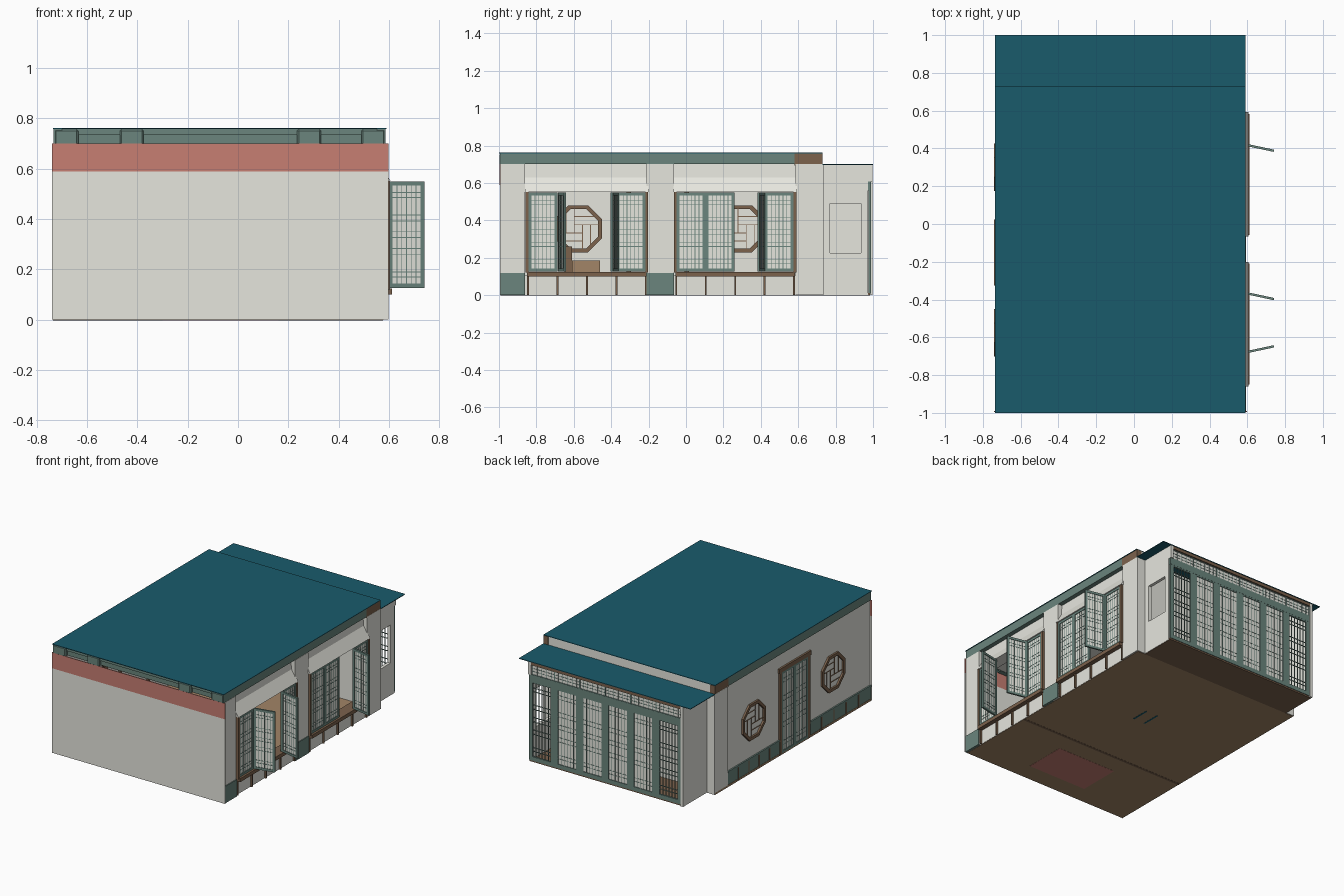
import bpy, bmesh, math
from mathutils import Matrix, Vector

cube = bpy.data.objects.get("Cube")
if cube:
    bpy.data.objects.remove(cube, do_unlink=True)


def material(name, r, g, b):
    m = bpy.data.materials.new(name)
    m.use_nodes = True
    m.diffuse_color = (r, g, b, 1)
    m.node_tree.nodes["Principled BSDF"].inputs["Base Color"].default_value = (r, g, b, 1)
    return m


WHITE = material("plaster white", 0.79, 0.79, 0.73)
ROOF = material("roof blue", 0.010, 0.104, 0.148)
TEAL = material("grey teal paint", 0.145, 0.235, 0.205)
RED = material("faded red", 0.57, 0.21, 0.17)
WOOD = material("brown wood", 0.20, 0.122, 0.073)
TAN = material("tan wood", 0.36, 0.235, 0.135)


def finish(name, bm, mats, matrix=None):
    bmesh.ops.recalc_face_normals(bm, faces=bm.faces)
    me = bpy.data.meshes.new(name)
    bm.to_mesh(me)
    bm.free()
    for m in mats:
        me.materials.append(m)
    ob = bpy.data.objects.new(name, me)
    if matrix:
        ob.matrix_world = matrix
    bpy.context.collection.objects.link(ob)
    return ob


def add_box(bm, x, y, z, mat=0):
    size = Matrix.Diagonal((x[1] - x[0], y[1] - y[0], z[1] - z[0], 1))
    mid = Matrix.Translation((sum(x) / 2, sum(y) / 2, sum(z) / 2))
    verts = bmesh.ops.create_cube(bm, size=1, matrix=mid @ size)["verts"]
    for f in {f for v in verts for f in v.link_faces}:
        f.material_index = mat


def box(name, mat, x, y, z):
    bm = bmesh.new()
    add_box(bm, x, y, z)
    return finish(name, bm, [mat])


def prism(name, mat, profile, y):
    """Extrude an x-z profile along y."""
    bm = bmesh.new()
    face = bm.faces.new([bm.verts.new((px, y[0], pz)) for px, pz in profile])
    new = bmesh.ops.extrude_face_region(bm, geom=[face])["geom"]
    bmesh.ops.translate(bm, vec=(0, y[1] - y[0], 0),
                        verts=[v for v in new if isinstance(v, bmesh.types.BMVert)])
    return finish(name, bm, [mat])


def lattice(name, origin, angle, w, h, columns, rows, rim=0.016, paper=True):
    """Framed lattice leaf standing on its origin and turned about z."""
    bm = bmesh.new()
    t, b = 0.006, 0.0017
    for x in ((0, rim), (w - rim, w)):
        add_box(bm, x, (-t, t), (0, h))
    for z in ((0, rim), (h - rim, h)):
        add_box(bm, (rim, w - rim), (-t, t), z)
    for c in columns:
        p = rim + c * (w - 2 * rim)
        add_box(bm, (p - b, p + b), (-0.003, 0.003), (rim, h - rim))
    for r in rows:
        p = rim + r * (h - 2 * rim)
        add_box(bm, (rim, w - rim), (-0.003, 0.003), (p - b, p + b))
    if paper:
        add_box(bm, (rim, w - rim), (-0.0015, 0.0015), (rim, h - rim), 1)
    return finish(name, bm, [TEAL, WHITE],
                  Matrix.Translation(origin) @ Matrix.Rotation(math.radians(angle), 4, 'Z'))


COLS = (0.16, 0.33, 0.5, 0.67, 0.84)
ROWS = (0.07, 0.12, 0.3, 0.36, 0.47, 0.53, 0.64, 0.7, 0.88, 0.93)

# floors and underside details
box("floor", TAN, (-0.735, 0.578), (-0.992, 0.73), (-0.002, 0.012))
box("porch_floor", WOOD, (-0.67, 0.52), (0.73, 0.985), (-0.002, 0.012))
box("rug", RED, (-0.30, 0.16), (-0.86, -0.56), (-0.003, 0.016))
box("floor_joint", WOOD, (-0.735, 0.577), (-0.43, -0.412), (-0.003, 0.014))
for x in (-0.06, 0.03):
    box("floor_slot", ROOF, (x, x + 0.012), (0.04, 0.17), (-0.003, 0.001))

# roofs
box("main_roof", ROOF, (-0.735, 0.59), (-1, 0.73), (0.758, 0.762))
box("porch_roof", ROOF, (-0.735, 0.59), (0.73, 1), (0.697, 0.701))
box("rear_gable_strip", WHITE, (-0.70, 0.555), (0.71, 0.728), (0.69, 0.758))
box("ceiling", WHITE, (-0.72, 0.55), (-0.95, 0.715), (0.69, 0.70))

# front wall, frieze and eave beam
box("front_wall", WHITE, (-0.74, 0.598), (-0.995, -0.991), (0, 0.59))
box("front_frieze", RED, (-0.74, 0.598), (-0.996, -0.991), (0.59, 0.70))
box("front_beam", TEAL, (-0.73, 0.585), (-0.975, -0.95), (0.70, 0.758))
box("front_rail", TEAL, (-0.73, 0.585), (-0.985, -0.97), (0.735, 0.758))
for x in (-0.73, -0.47, 0.235, 0.49):
    ob = box("eave_bracket", TEAL, (x, x + 0.095), (-0.997, -0.95), (0.694, 0.758))
    bev = ob.modifiers.new("soft corners", 'BEVEL')
    bev.width = 0.007

# side eaves
for x in ((-0.733, -0.70), (0.553, 0.586)):
    box("side_fascia", TEAL, x, (-0.995, 0.58), (0.70, 0.758))
    box("fascia_end", WOOD, (x[0] - 0.001, x[1] + 0.001), (0.58, 0.731), (0.694, 0.757))

# left wall with pillars and two window bays
for y, base in (((-0.992, -0.86), True), ((-0.21, -0.065), True), ((0.585, 0.735), False)):
    box("pillar", WHITE, (0.50, 0.588), y, (0, 0.70))
    if base:
        box("pillar_base", TEAL, (0.50, 0.594), y, (0, 0.118))
for start in (-0.85, -0.057):
    end = start + 0.64
    prism("sloped_header", WHITE,
          [(0.52, 0.70), (0.555, 0.70), (0.56, 0.63), (0.606, 0.552), (0.52, 0.552)],
          (start - 0.01, end + 0.01))
    box("apron_wall", WHITE, (0.55, 0.58), (start - 0.01, end + 0.01), (0, 0.105))
    box("window_sill", WOOD, (0.53, 0.612), (start, end), (0.10, 0.125))
    for i in range(5):
        y = start + 0.005 + i * 0.1575
        box("apron_post", WOOD, (0.57, 0.592), (y - 0.005, y + 0.005), (0, 0.10))
    for y in (start, end):
        box("window_jamb", WOOD, (0.55, 0.604), (y - 0.007, y + 0.007), (0.12, 0.552))

# closed and opened shutters
for y in (-0.843, -0.372, -0.050, 0.105, 0.42):
    lattice("closed_shutter", (0.594, y, 0.127), 90, 0.155, 0.422, COLS, ROWS)
for y, a in ((-0.678, 12), (-0.367, -12), (0.418, -12)):
    lattice("open_shutter", (0.598, y, 0.127), a, 0.146, 0.422, COLS, ROWS)

# right wall, pillar, dado and double door
box("right_wall", WHITE, (-0.727, -0.70), (-0.992, 0.72), (0, 0.70))
box("right_rear_pillar", WHITE, (-0.735, -0.66), (0.585, 0.735), (0, 0.70))
for y0, y1 in ((-0.99, -0.31), (0.01, 0.585)):
    box("dado", TEAL, (-0.733, -0.72), (y0, y1), (0, 0.10))
    box("dado_rail", TEAL, (-0.737, -0.72), (y0, y1), (0.095, 0.107))
    for i in range(1, 5):
        y = y0 + (y1 - y0) * i / 5
        box("dado_post", WOOD, (-0.736, -0.72), (y - 0.005, y + 0.005), (0, 0.10))
for y in (-0.305, 0.005):
    box("door_jamb", WOOD, (-0.738, -0.69), (y - 0.012, y + 0.012), (0, 0.60))
box("door_lintel", WOOD, (-0.74, -0.69), (-0.325, 0.025), (0.575, 0.605))
for y in (-0.293, -0.149):
    lattice("side_door", (-0.731, y, 0.008), 90, 0.142, 0.567, COLS, ROWS)

# octagonal windows with a staggered fret of thin bars on both faces
for cy in (-0.575, 0.30):
    bm = bmesh.new()
    angles = [math.pi / 8 + i * math.pi / 4 for i in range(8)]
    loops = [[Vector((x, r * math.cos(a), r * math.sin(a))) for a in angles]
             for x, r in ((-0.74, 0.136), (-0.74, 0.113), (-0.69, 0.113), (-0.69, 0.136))]
    rings = [[bm.verts.new(v) for v in loop] for loop in loops]
    for k in range(4):
        a, b = rings[k], rings[(k + 1) % 4]
        for i in range(8):
            j = (i + 1) % 8
            bm.faces.new((a[i], a[j], b[j], b[i]))
    for x in ((-0.731, -0.726), (-0.701, -0.696)):
        for p in (-0.065, -0.022, 0.022, 0.065):
            reach = 0.105 if abs(p) < 0.05 else 0.085
            near, far = (-reach, 0.022) if p > 0 else (-0.022, reach)
            add_box(bm, x, (p - 0.002, p + 0.002), (near, far))
            add_box(bm, x, (-far, -near), (p - 0.002, p + 0.002))
    finish("octagon_window", bm, [WOOD], Matrix.Translation((0, cy, 0.355)))

# inner rear wall and porch walls
box("rear_wall", WHITE, (-0.72, 0.57), (0.70, 0.728), (0, 0.70))
box("porch_right_wall", WHITE, (-0.675, -0.655), (0.72, 0.996), (0, 0.697))
for y, z in (((0.72, 0.77), (0, 0.697)), ((0.935, 0.972), (0, 0.697)),
             ((0.972, 0.996), (0.607, 0.697)),
             ((0.77, 0.935), (0, 0.225)), ((0.77, 0.935), (0.49, 0.697))):
    box("porch_left_wall", WHITE, (0.50, 0.522), y, z)

# rear screen: six leaves, transom and beam
leaf = 1.175 / 6
for i in range(6):
    x = -0.655 + i * leaf
    lattice("rear_screen", (x, 0.983, 0.008), 0, leaf, 0.57, COLS, ROWS,
            rim=0.028, paper=0 < i < 5)
    lattice("transom", (x, 0.983, 0.605), 0, leaf, 0.07,
            (0.12, 0.3, 0.5, 0.7, 0.88), (0.33, 0.66), rim=0.004)
box("screen_head", TEAL, (-0.655, 0.52), (0.972, 0.99), (0.56, 0.607))
box("rear_beam", WOOD, (-0.655, 0.50), (0.965, 0.996), (0.676, 0.697))

# furniture
box("low_table", TAN, (0.0, 0.35), (-0.61, -0.46), (0.012, 0.185))
box("cabinet", WOOD, (-0.10, 0.30), (-0.65, -0.61), (0.012, 0.26))
